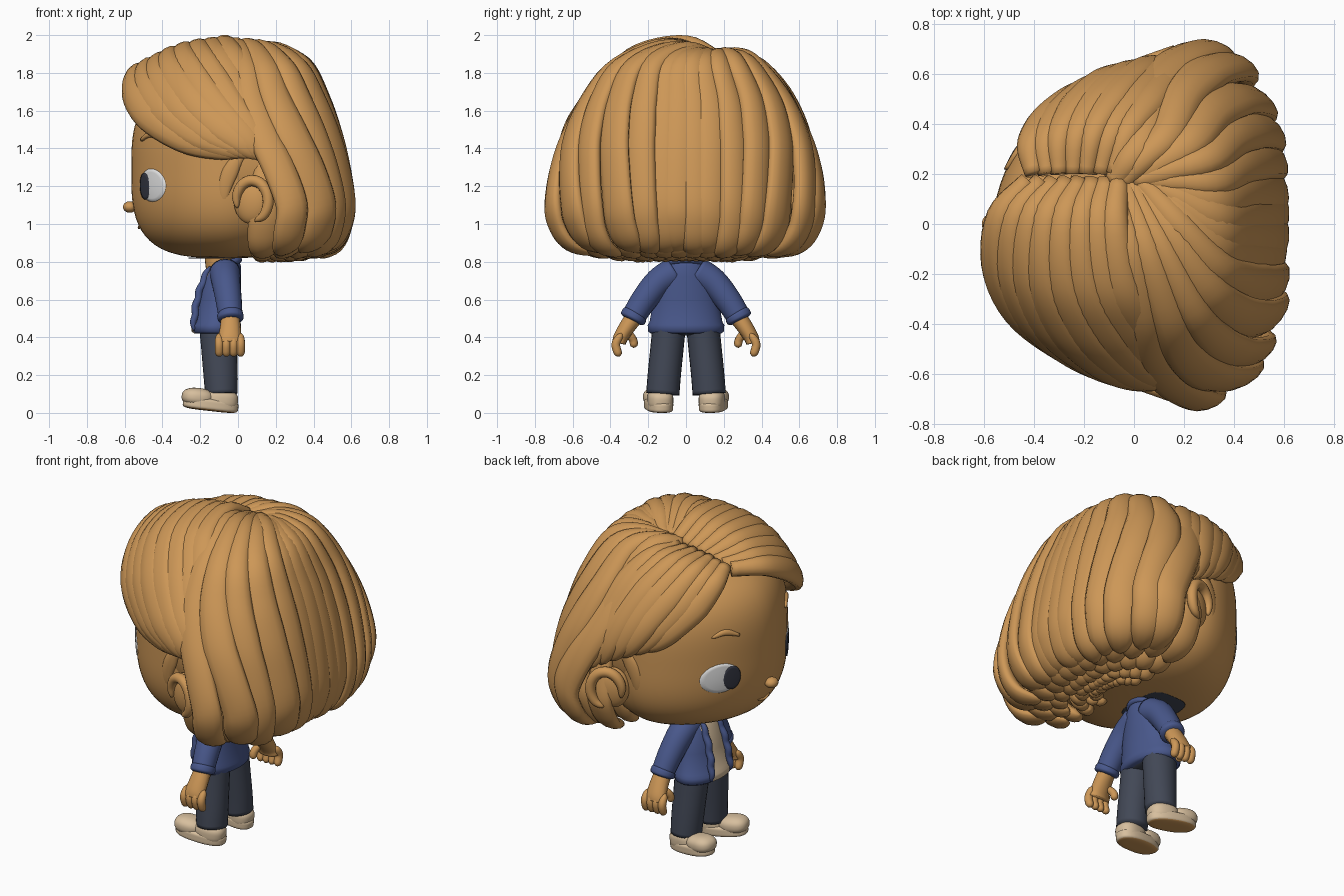
import bpy
import bmesh
import math
import random
from mathutils import Vector, Matrix

random.seed(4)
default_cube = bpy.data.objects.get("Cube")
if default_cube:
    bpy.data.objects.remove(default_cube, do_unlink=True)


def material(name, red, green, blue):
    mat = bpy.data.materials.new(name)
    mat.use_nodes = True
    colour = (red, green, blue, 1)
    mat.diffuse_color = colour
    shader = next(n for n in mat.node_tree.nodes if n.type == 'BSDF_PRINCIPLED')
    shader.inputs["Base Color"].default_value = colour
    return mat


TAN = material("warm_tan", .61, .31, .095)
BLUE = material("jacket_blue", .066, .097, .26)
SLATE = material("trouser_slate", .054, .064, .092)
CREAM = material("cream", .68, .52, .34)
WHITE = material("eye_white", .8, .8, .8)
DARK = material("pupil_dark", .035, .038, .055)


def finish(name, bm, *mats):
    bmesh.ops.recalc_face_normals(bm, faces=bm.faces[:])
    mesh = bpy.data.meshes.new(name)
    bm.to_mesh(mesh)
    bm.free()
    for mat in mats:
        mesh.materials.append(mat)
    mesh.shade_smooth()
    obj = bpy.data.objects.new(name, mesh)
    bpy.context.collection.objects.link(obj)
    return obj


def blob(name, loc, radii, mat, flat=2, tall=2, turn=None, detail=32, under=None):
    """Superellipsoid: flat is the plan exponent, tall the upright one."""
    bm = bmesh.new()
    bmesh.ops.create_uvsphere(bm, u_segments=detail, v_segments=detail * 3 // 4, radius=1)
    for v in bm.verts:
        plan = (abs(v.co.x) ** flat + abs(v.co.y) ** flat) ** (1 / flat)
        v.co /= (plan ** tall + abs(v.co.z) ** tall) ** (1 / tall)
        v.co = Vector(a * b for a, b in zip(v.co, radii))
    bm.normal_update()
    for face in bm.faces:
        face.material_index = int(under is not None and face.normal.z < -.8)
    bm.transform(Matrix.Translation(loc) @ (turn or Matrix()))
    return finish(name, bm, mat, *([under] if under else []))


def bridge(bm, rings):
    n = len(rings[0])
    for a, b in zip(rings, rings[1:]):
        for i in range(n):
            bm.faces.new((a[i], a[(i + 1) % n], b[(i + 1) % n], b[i]))
    bm.faces.new(rings[0])
    bm.faces.new(rings[-1])


def smooth_path(points, steps=5):
    """Catmull-Rom curve through the points."""
    p = [Vector(q) for q in points]
    p = [2 * p[0] - p[1]] + p + [2 * p[-1] - p[-2]]
    path = []
    for a, b, c, d in zip(p, p[1:], p[2:], p[3:]):
        for k in range(steps):
            t = k / steps
            path.append((2 * b + (c - a) * t + (2 * a - 5 * b + 4 * c - d) * t * t
                         + (3 * b - a - 3 * c + d) * t ** 3) / 2)
    return path + [p[-2]]


def sweep(bm, points, size, center=(.05, 0, 1.3), sides=12):
    """Flattened tube; size(u) gives half width and half thickness."""
    path = smooth_path(points)
    last = len(path) - 1
    rings = []
    for k, p in enumerate(path):
        along = (path[min(k + 1, last)] - path[max(k - 1, 0)]).normalized()
        out = p - Vector(center)
        out = (out - along * out.dot(along)).normalized()
        across = along.cross(out)
        w, t = size(k / last)
        ring = []
        for i in range(sides):
            a = math.tau * i / sides
            ring.append(bm.verts.new(p + across * (w * math.cos(a)) + out * (t * math.sin(a))))
        rings.append(ring)
    bridge(bm, rings)


def lock_size(width, thick, tip=.75):
    def size(u):
        end = math.sqrt(max(.01, 1 - max(0, (u - tip) / (1 - tip)) ** 2))
        grow = min(1, .5 + 1.2 * u)
        return width * grow * end, thick * end
    return size


def tube_size(start, end):
    return lambda u: (start + (end - start) * u,) * 2


def round_size(r):
    def size(u):
        e = math.sqrt(max(.04, 1 - abs(2 * u - 1) ** 4))
        return r * e, r * e
    return size


# Head
HEAD, HEAD_R, FLAT, TALL = (-.06, 0, 1.285), (.505, .585, .465), 1.77, 3.2
blob("head", HEAD, HEAD_R, TAN, FLAT, TALL, detail=64)


def face_x(y, z):
    plan = (1 - abs((z - HEAD[2]) / HEAD_R[2]) ** TALL) ** (1 / TALL)
    return HEAD[0] - HEAD_R[0] * (plan ** FLAT - abs(y / HEAD_R[1]) ** FLAT) ** (1 / FLAT)


def face_patch(name, y, z, ry, rz, lift, dome, mat):
    """Oval plate that follows the face."""
    bm = bmesh.new()
    rings = []
    for f in (1.02, 1, .8, .6, .4, .2, .02):
        ring = []
        for i in range(32):
            a = math.tau * i / 32
            py, pz = y + ry * f * math.cos(a), z + rz * f * math.sin(a)
            height = -.01 if f > 1 else lift + dome * (1 - f * f)
            ring.append(bm.verts.new((face_x(py, pz) - height, py, pz)))
        rings.append(ring)
    bridge(bm, rings)
    return finish(name, bm, mat)


blob("nose", (-.573, 0, 1.09), (.036, .04, .03), TAN)
bm = bmesh.new()
sweep(bm, [(face_x(y, .985) - .002, y, .98 + abs(y) / 4) for y in (-.06, 0, .06)], round_size(.007))
finish("mouth", bm, TAN)

for s, side in ((-1, "left"), (1, "right")):
    face_patch(side + "_eye", s * .318, 1.205, .097, .087, .003, .004, WHITE)
    face_patch(side + "_pupil", s * .265, 1.2, .046, .07, .008, .001, DARK)
    bm = bmesh.new()
    sweep(bm, [(face_x(y, z) - .002, s * y, z) for y, z in ((.22, 1.445), (.29, 1.475), (.36, 1.455))],
          lock_size(.018, .012, .3))
    finish(side + "_eyebrow", bm, TAN)
    # Ear: bowl with a raised rim
    lean = Matrix.Rotation(s * .3, 4, 'Z')
    blob(side + "_ear", (.07, s * .6, 1.12), (.095, .05, .12), TAN, turn=lean)
    bm = bmesh.new()
    rim_path = []
    for k in range(9):
        a = math.radians(200 - 35 * k)
        dx = math.cos(a)
        rim_path.append((.075 + .085 * dx, s * (.655 + .03 * dx), 1.122 + .108 * math.sin(a)))
    sweep(bm, rim_path, round_size(.03), (.07, s * .6, 1.12))
    finish(side + "_ear_rim", bm, TAN)

# Hair: inner mass, then overlapping locks
blob("hair_base", (.08, 0, 1.38), (.46, .6, .49), TAN, 2.4, 2.3, detail=48)


def envelope(phi, scale, z):
    c, n = math.cos(phi), math.sin(phi)
    r = scale / ((abs(c) / .46) ** 2.6 + (abs(n) / .74) ** 2.6) ** (1 / 2.6)
    return Vector((.12 + r * c, r * n, z))


LEVELS = ((1.84, .5), (1.66, .71), (1.46, .86), (1.28, .95), (1.1, 1), (.99, .96), (.9, .86), (.85, .68))
bm = bmesh.new()
for k in range(14):
    phi = math.radians(151) * (k / 13 - .5)
    grow = random.uniform(.97, 1.01)
    drift = random.uniform(-.06, .06)
    drop = random.uniform(-.025, .01)
    body = []
    for z, scale in LEVELS:
        # Locks fan forward at the top and wander at the tips
        turn = phi * (1 + .36 * max(0, z - 1.15) / .69) + drift * max(0, 1.6 - z)
        body.append(envelope(turn, scale * grow, z + (drop if z < 1 else 0)))
    start = Vector((-.12 + .17 * math.cos(phi), .17, 1.86))
    middle = (start + body[0]) / 2
    middle.z = 1.885 + .065 * max(0, -math.sin(phi))
    sweep(bm, [start, middle] + body, lock_size(random.uniform(.085, .1), random.uniform(.04, .052), .78))
finish("back_locks", bm, TAN)

bm = bmesh.new()
for layer, drop, first in ((.83, .025, 2), (.62, .035, 4), (.42, .04, 5), (.24, .04, 5)):
    for k in range(14):
        phi = math.radians(176) * (k / 13 - .5)
        scale = layer + random.uniform(-.03, .03)
        sweep(bm, [envelope(phi, sc * scale, z - drop) for z, sc in LEVELS[first:]],
              lock_size(.09 * layer + .015, .042, .65))
finish("under_locks", bm, TAN)


def fan(name, first, final, count, bulge, width):
    """Locks blended from one guide path to another."""
    bm = bmesh.new()
    for j in range(count):
        f = j / (count - 1)
        thick = random.uniform(.036, .046)
        path = []
        for i, (a, b) in enumerate(zip(first, final)):
            p = Vector(a).lerp(Vector(b), f)
            push = bulge * math.sin(math.pi * f) * math.sin(math.pi * i / (len(first) - 1))
            path.append(p + (p - Vector((-.05, 0, 1.35))).normalized() * push)
        sweep(bm, path, lock_size(width, thick, .65))
    return finish(name, bm, TAN)


fan("fringe_locks",
    ((-.42, .17, 1.8), (-.54, .03, 1.8), (-.555, -.18, 1.7), (-.465, -.37, 1.57),
     (-.28, -.51, 1.46), (-.08, -.6, 1.41), (.05, -.635, 1.39)),
    ((-.06, .17, 1.87), (-.08, 0, 1.955), (-.05, -.25, 1.91), (.03, -.41, 1.77),
     (.1, -.53, 1.6), (.15, -.6, 1.46), (.21, -.64, 1.3)), 8, .075, .085)
fan("parted_locks",
    ((-.4, .2, 1.82), (-.42, .32, 1.77), (-.37, .42, 1.66), (-.28, .5, 1.55), (-.19, .55, 1.46), (-.1, .585, 1.39)),
    ((-.08, .2, 1.86), (-.03, .36, 1.85), (.05, .48, 1.73), (.12, .57, 1.56), (.18, .64, 1.38), (.23, .68, 1.2)),
    7, .045, .075)
for s, side in ((-1, "left"), (1, "right")):
    bm = bmesh.new()
    sweep(bm, [(.04, s * .59, 1.4), (-.03, s * .585, 1.3), (-.07, s * .575, 1.2), (-.08, s * .565, 1.1)],
          lock_size(.045, .018, .3))
    finish(side + "_sideburn", bm, TAN)

# Neck and the recess round it
bm = bmesh.new()
sweep(bm, [(-.09, 0, .74), (-.1, 0, .81), (-.1, 0, .88)], tube_size(.075, .075), (5, 0, .8), 24)
finish("neck", bm, TAN)
blob("neck_recess", (-.14, 0, .82), (.13, .17, .004), SLATE, 4)

# Jacket body with a shirt panel in its open front
bm = bmesh.new()
rings = []
for z, x, rx, ry in ((.42, -.115, .115, .185), (.43, -.115, .13, .2), (.465, -.115, .132, .203),
                     (.48, -.11, .122, .193), (.6, -.1, .115, .172), (.72, -.085, .1, .14),
                     (.78, -.07, .085, .1), (.81, -.06, .065, .07)):
    rings.append([bm.verts.new((x + rx * math.cos(a), ry * math.sin(a), z))
                  for a in (math.tau * i / 64 for i in range(64))])
bridge(bm, rings)
for face in bm.faces:
    middle = face.calc_center_median()
    if middle.x < -.1 and abs(middle.y) < .08 and len(face.verts) == 4:
        face.material_index = 1
finish("jacket", bm, BLUE, CREAM)
bm = bmesh.new()
sweep(bm, [(-.075 + .08 * math.cos(a), .085 * math.sin(a), .785 + .025 * math.cos(a))
           for a in (math.radians(-140 + 35 * k) for k in range(9))], round_size(.017), (-.075, 0, .7))
finish("jacket_collar", bm, BLUE)

for s, side in ((-1, "left"), (1, "right")):
    # Wavy jacket edge
    bm = bmesh.new()
    edge = [(-.235 + .085 * f * f + .004 * (-1) ** k, s * (.092 - .025 * f), .435 + .34 * f)
            for k, f in enumerate(i / 8 for i in range(9))]
    sweep(bm, edge, round_size(.02), (0, 0, .6))
    finish(side + "_jacket_edge", bm, BLUE)
    # Sleeve and cuff
    bm = bmesh.new()
    sweep(bm, [(-.07, s * .06, .745), (-.063, s * .145, .69), (-.05, s * .22, .6), (-.04, s * .275, .515)],
          tube_size(.082, .064), (5, 0, .6), 20)
    finish(side + "_sleeve", bm, BLUE)
    bm = bmesh.new()
    sweep(bm, [(-.043, s * .262, .535), (-.04, s * .277, .51), (-.038, s * .29, .485)],
          round_size(.07), (5, 0, .6), 20)
    finish(side + "_cuff", bm, BLUE)
    # Hand
    bm = bmesh.new()
    sweep(bm, [(-.04, s * .28, .5), (-.04, s * .315, .45), (-.043, s * .345, .4), (-.043, s * .355, .37)],
          lambda u: (.046 - .01 * u, .05 + .017 * u), (5, 0, .45))
    for k in range(4):
        x = -.1 + .038 * k
        sweep(bm, [(x, s * .34, .42), (x, s * .37, .37), (x, s * .365, .33), (x, s * .35, .3)],
              round_size(.023), (5, 0, .4))
    sweep(bm, [(-.07, s * .31, .43), (-.09, s * .28, .385), (-.09, s * .275, .345)],
          round_size(.022), (5, 0, .4))
    finish(side + "_hand", bm, TAN)
    # Trouser leg
    bm = bmesh.new()
    sweep(bm, [(-.105, s * .09, .45), (-.1, s * .1, .35), (-.092, s * .115, .2), (-.088, s * .123, .1)],
          lambda u: (.088, .1 - .014 * u), (5, 0, .3), 24)
    finish(side + "_trouser_leg", bm, SLATE)
    # Shoe, toes turned out and raised, with a tan tread
    turn = Matrix.Rotation(-s * .16, 4, 'Z') @ Matrix.Rotation(.11, 4, 'Y')
    blob(side + "_shoe_sole", (-.145, s * .145, .042), (.148, .072, .032), CREAM, 2.5, 5, turn, 32, TAN)
    blob(side + "_shoe_toe", (-.213, s * .155, .082), (.085, .071, .05), CREAM, 2.5, 2.4, turn)
    blob(side + "_shoe_heel", (-.09, s * .137, .068), (.09, .068, .055), CREAM, 2.5, 3, turn)
blob("trouser_hips", (-.105, 0, .445), (.1, .172, .035), SLATE, 2.5, 3)
